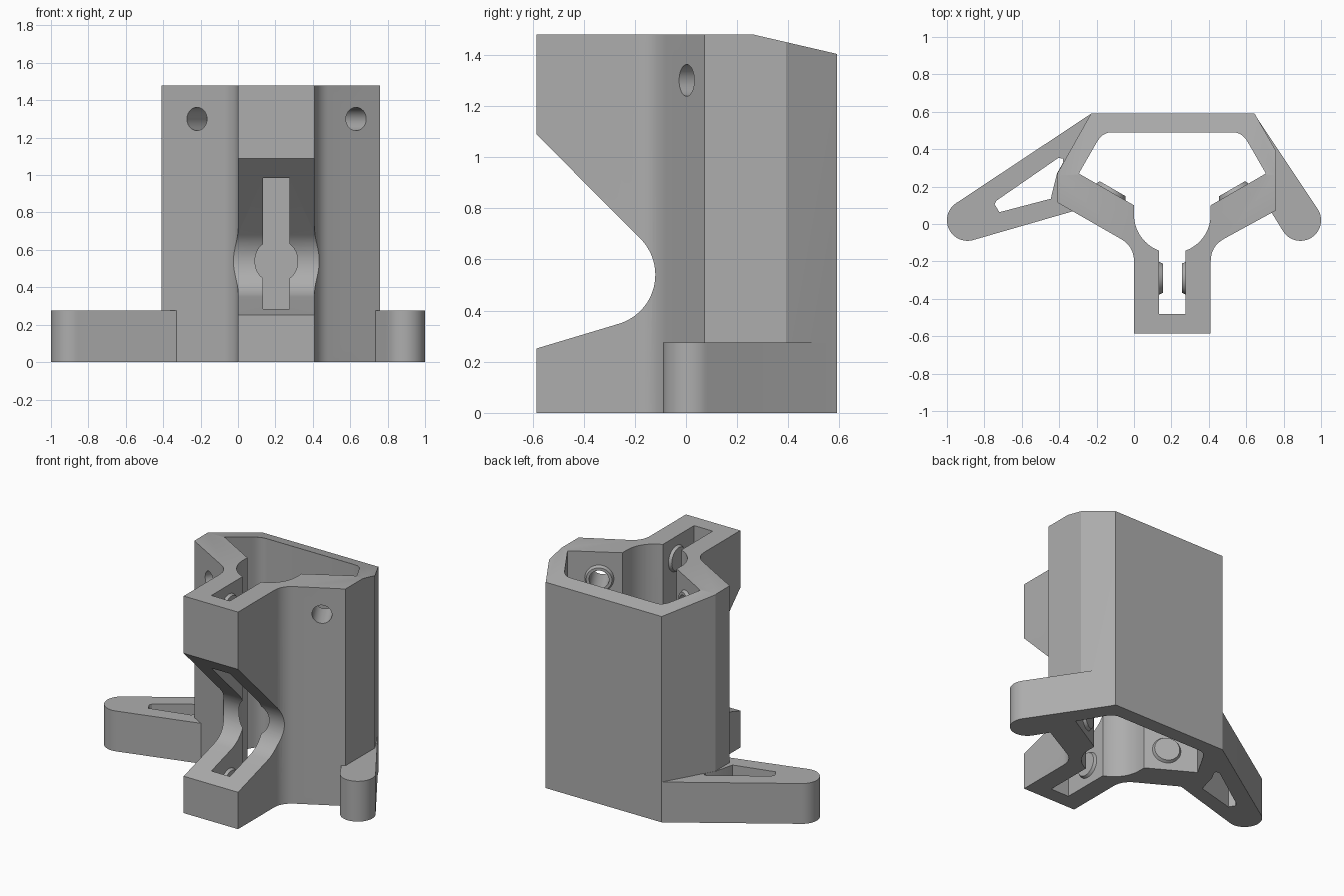
import bpy, bmesh, math
from mathutils import Vector, Matrix

if "Cube" in bpy.data.objects:
    bpy.data.objects.remove(bpy.data.objects["Cube"])

TOP = 1.48
MID = 0.205          # plane of symmetry of the slot
plastic = bpy.data.materials.new("grey_plastic")
plastic.diffuse_color = (0.42, 0.42, 0.42, 1)
plastic.use_nodes = True
plastic.node_tree.nodes["Principled BSDF"].inputs["Base Color"].default_value = plastic.diffuse_color


def make(name, bm):
    bmesh.ops.recalc_face_normals(bm, faces=bm.faces[:])
    me = bpy.data.meshes.new(name)
    bm.to_mesh(me)
    bm.free()
    me.materials.append(plastic)
    ob = bpy.data.objects.new(name, me)
    bpy.context.collection.objects.link(ob)
    return ob


def prism(name, pts, lo, hi, mat=Matrix()):
    """Extrude a 2D outline from lo to hi along local z, then place it."""
    bm = bmesh.new()
    f = bm.faces.new([bm.verts.new((x, y, lo)) for x, y in pts])
    ext = bmesh.ops.extrude_face_region(bm, geom=[f])
    vs = [v for v in ext["geom"] if isinstance(v, bmesh.types.BMVert)]
    bmesh.ops.translate(bm, verts=vs, vec=(0, 0, hi - lo))
    bm.transform(mat)
    return make(name, bm)


def rod(name, centre, axis, r1, r2, depth, n=40):
    """Cylinder or cone centred on a point and turned along an axis."""
    bm = bmesh.new()
    bmesh.ops.create_cone(bm, cap_ends=True, segments=n, radius1=r1, radius2=r2, depth=depth)
    rot = Vector(axis).to_track_quat('Z', 'Y').to_matrix().to_4x4()
    bm.transform(Matrix.Translation(centre) @ rot)
    return make(name, bm)


def arc(cx, cy, r, a0, a1, n):
    return [(cx + r * math.cos(math.radians(a0 + (a1 - a0) * i / n)),
             cy + r * math.sin(math.radians(a0 + (a1 - a0) * i / n))) for i in range(n + 1)]


def bezier(a, b, c, n=8):
    return [tuple((1 - t) ** 2 * p + 2 * t * (1 - t) * q + t * t * s for p, q, s in zip(a, b, c))
            for t in (i / n for i in range(n + 1))]


def flip(pts):
    return [(2 * MID - x, y) for x, y in reversed(pts)]


def hull(pts):
    """Convex outline, used for the tapered feet."""
    pts = sorted(set(pts))

    def half(seq):
        out = []
        for p in seq:
            while len(out) > 1 and ((out[-1][0] - out[-2][0]) * (p[1] - out[-2][1])
                                    - (out[-1][1] - out[-2][1]) * (p[0] - out[-2][0])) <= 0:
                out.pop()
            out.append(p)
        return out[:-1]
    return half(pts) + half(pts[::-1])


def boolean(ob, tool, op):
    tool.hide_render = True
    m = ob.modifiers.new(op, 'BOOLEAN')
    m.operation, m.solver, m.object = op, 'EXACT', tool
    bpy.context.view_layer.objects.active = ob
    bpy.ops.object.modifier_apply(modifier=m.name)
    bpy.data.objects.remove(tool)


# Housing: outer wall
neck = bezier((-0.07, -0.08), (0, -0.12), (0, -0.2))
outer = [(-0.23, 0.59), (-0.41, 0.27), (-0.41, 0.115)] + neck + [(0, -0.585), (0.41, -0.585)]
outer += flip(neck) + [(0.76, 0.073), (0.76, 0.39), (0.645, 0.59)]
body = prism("bracket_housing", outer, 0, TOP)

# Mounting feet
for s, tips in ((-1, [(-0.232, 0.588), (-0.32, 0.07)]), (1, [(0.643, 0.588), (0.735, 0.062)])):
    foot = prism("foot", hull(arc(0.89 * s, 0.02, 0.11, 0, 354, 59) + tips), 0, 0.275)
    boolean(body, foot, 'UNION')
    boolean(body, rod("foot_hole", (0.89 * s, 0.02, 0.1), (0, 0, 1), 0.064, 0.064, 1), 'DIFFERENCE')
window = [(-0.745, 0.105), (-0.735, 0.125), (-0.405, 0.353), (-0.38, 0.35), (-0.378, 0.33),
          (-0.412, 0.27), (-0.445, 0.135), (-0.72, 0.063)]
boolean(body, prism("foot_window", window, -0.1, 0.4), 'DIFFERENCE')

# Cavity: rear chamber, round bore and narrow slot
left = bezier((-0.12, 0.49), (-0.17, 0.49), (-0.2, 0.435), 6) + [(-0.295, 0.27), (0, 0.1)]
left += arc(MID, 0.05, 0.205, 180, 250, 14) + [(0.135, -0.48)]
boolean(body, prism("cavity", left + flip(left), -0.1, TOP + 0.1), 'DIFFERENCE')

# Raised rings inside, then the screw holes through them
side = Matrix(((0, 0, 1, 0), (1, 0, 0, 0), (0, 1, 0, 0), (0, 0, 0, 1)))  # outline (y, z), along x
for s in (-1, 1):
    inward = Vector((-0.5 * s, 0.866, 0))
    for z in (0.14, 1.3):
        p = Vector((MID + 0.425 * s, 0.005, z))
        ring = p + inward * 0.197
        boolean(body, rod("ring", ring, inward, 0.096, 0.08, 0.03), 'UNION')
        boolean(body, rod("screw_hole", p + inward * 0.1, inward, 0.062, 0.062, 0.5), 'DIFFERENCE')
    for z in (0.14, 1.33):
        boolean(body, rod("ring", (MID + 0.066 * s, -0.29, z), (-s, 0, 0), 0.092, 0.078, 0.03), 'UNION')
for y, z, r in ((-0.29, 0.14, 0.064), (-0.29, 1.33, 0.064), (-0.465, 1.153, 0.078)):
    boolean(body, rod("cross_hole", (MID, y, z), (1, 0, 0), r, r, 0.6), 'DIFFERENCE')

# Front cut-out with rounded throat
throat = [(-0.7, 0.215), (-0.59, 0.25)] + arc(-0.32, 0.54, 0.2, -73, 45, 24) + [(-0.7, 1.205)]
boolean(body, prism("throat", throat, -0.2, 0.6, side), 'DIFFERENCE')

# Sloping rear top
slope = [(0.26, TOP), (0.7, TOP - 0.102), (0.7, TOP + 0.2), (0.26, TOP + 0.2)]
boolean(body, prism("rear_slope", slope, -1, 1, side), 'DIFFERENCE')

# Notch across the right corner with a sloping roof
n = Vector((0.894, -0.447, 0))
t = Vector((-n.y, n.x, 0))
place = Matrix.Translation((0.7325, 0.095, 0)) @ Matrix((n, (0, 0, 1), t)).transposed().to_4x4()
notch = [(0, 0.475), (0.2, 0.475), (0.2, 0.86), (0, 0.61)]
boolean(body, prism("notch", notch, -0.15, 0.15, place), 'DIFFERENCE')

# Smooth the curved walls, keep the edges sharp
bpy.ops.object.select_all(action='DESELECT')
body.select_set(True)
bpy.context.view_layer.objects.active = body
bpy.ops.object.shade_smooth_by_angle(angle=math.radians(25))
